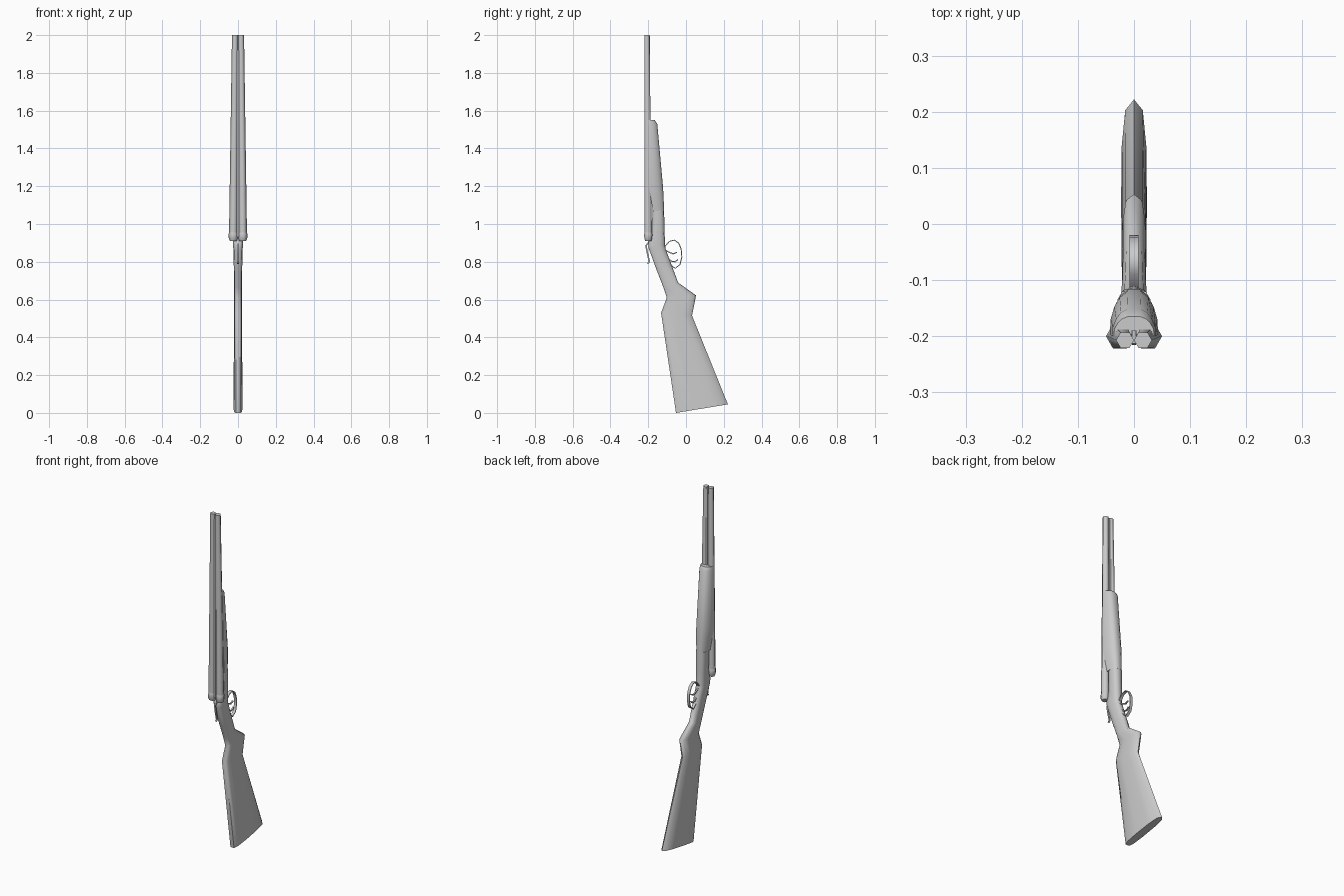
import bpy, bmesh, math
from mathutils import Vector

cube = bpy.data.objects.get("Cube")
if cube:
    bpy.data.objects.remove(cube, do_unlink=True)

grey = bpy.data.materials.new("plain grey")
grey.use_nodes = True
COLOUR = (0.6, 0.6, 0.6, 1)
grey.diffuse_color = COLOUR
grey.node_tree.nodes["Principled BSDF"].inputs["Base Color"].default_value = COLOUR


def loft(name, rings, angle=40):
    """Skin a list of equal-sized closed rings and cap both ends."""
    bm = bmesh.new()
    loops = [[bm.verts.new(p) for p in ring] for ring in rings]
    n = len(loops[0])
    for a, b in zip(loops, loops[1:]):
        for i in range(n):
            j = (i + 1) % n
            bm.faces.new((a[i], a[j], b[j], b[i]))
    bm.faces.new(loops[0])
    bm.faces.new(loops[-1])
    bmesh.ops.recalc_face_normals(bm, faces=bm.faces)
    mesh = bpy.data.meshes.new(name)
    bm.to_mesh(mesh)
    bm.free()
    mesh.materials.append(grey)
    obj = bpy.data.objects.new(name, mesh)
    bpy.context.collection.objects.link(obj)
    bpy.ops.object.select_all(action='DESELECT')
    obj.select_set(True)
    bpy.context.view_layer.objects.active = obj
    bpy.ops.object.shade_smooth_by_angle(angle=math.radians(angle))
    return obj


def section(front, back, half_width, profile):
    """Mirrored outline running from a front point to a back point (y, z)."""
    f, b = Vector((0, *front)), Vector((0, *back))
    right = [f.lerp(b, t) + Vector((w * half_width, 0, 0)) for t, w in profile]
    left = [Vector((-p.x, p.y, p.z)) for p in reversed(right) if p.x > 1e-5]
    return right + left


def hexagon(x, y, z, r):
    return [(x + r * math.cos(k * math.pi / 3), y + r * math.sin(k * math.pi / 3), z)
            for k in range(6)]


def ribbon(name, path, half_x, thick):
    """Flat strip following a path in the y-z plane."""
    pts = [Vector(p) for p in path]
    rings = []
    for i, p in enumerate(pts):
        d = (pts[min(i + 1, len(pts) - 1)] - pts[max(i - 1, 0)]).normalized()
        n = Vector((-d.y, d.x)) * thick / 2
        a, b = p + n, p - n
        rings.append([(-half_x, *a), (half_x, *a), (half_x, *b), (-half_x, *b)])
    return loft(name, rings, 50)


# Barrels with rounded breech ends, one per side
for side, s in (("left", 1), ("right", -1)):
    loft(side + "_barrel", [hexagon(s * 0.016, -0.207, 2.0, 0.016),
                            hexagon(s * 0.025, -0.2, 0.95, 0.0225)], 65)
    loft(side + "_breech", [hexagon(s * 0.025, -0.2, z, r) for z, r in
                            ((0.955, 0.0225), (0.945, 0.025), (0.925, 0.024), (0.91, 0.018))], 65)

# Rib joining the barrels
loft("barrel_rib", [[(-w, -0.213, z), (w, -0.213, z), (w, -0.19, z), (-w, -0.19, z)]
                    for z, w in ((1.995, 0.004), (0.93, 0.006))])

# Fore-end wrapped around the back of the barrels
FORE = ((0, 1), (0.35, 0.97), (0.65, 0.82), (0.88, 0.6), (1, 0.3))
loft("fore_end", [section((f, z), (b, z), w, FORE) for z, f, b, w in (
    (1.55, -0.2, -0.165, 0.036), (1.53, -0.2, -0.152, 0.039),
    (1.2, -0.196, -0.122, 0.043), (1.15, -0.188, -0.119, 0.04),
    (1.07, -0.176, -0.116, 0.033))], 45)

# Receiver and wrist
BODY = ((0, 0.5), (0.08, 0.85), (0.35, 1), (0.7, 0.95), (0.93, 0.68), (1, 0))
WRIST = ((-0.155, 0.755), (-0.075, 0.78), 0.022)
loft("receiver", [section(f, b, w, BODY) for f, b, w in (
    ((-0.178, 1.072), (-0.116, 1.072), 0.031),
    ((-0.18, 0.955), (-0.113, 0.95), 0.028),
    ((-0.2, 0.9), (-0.111, 0.885), 0.026),
    ((-0.198, 0.872), (-0.108, 0.868), 0.025), WRIST)], 60)

# Stock with pistol grip and flared butt
loft("stock", [section(f, b, w, BODY) for f, b, w in (
    WRIST,
    ((-0.12, 0.665), (-0.042, 0.69), 0.021),
    ((-0.102, 0.61), (0.053, 0.622), 0.021),
    ((-0.132, 0.53), (0.032, 0.515), 0.022),
    ((-0.053, 0.0), (0.222, 0.045), 0.023))], 60)

# Trigger guard, two triggers and the opening lever
ribbon("trigger_guard", [(-0.112, 0.88), (-0.088, 0.908), (-0.062, 0.915), (-0.04, 0.9),
                         (-0.026, 0.87), (-0.022, 0.825), (-0.032, 0.785),
                         (-0.058, 0.765), (-0.082, 0.785)], 0.008, 0.005)
ribbon("front_trigger", [(-0.115, 0.865), (-0.088, 0.85), (-0.068, 0.842), (-0.048, 0.85)],
       0.004, 0.006)
ribbon("rear_trigger", [(-0.1, 0.82), (-0.078, 0.803), (-0.058, 0.8), (-0.042, 0.812)],
       0.004, 0.006)
ribbon("opening_lever", [(-0.192, 0.91), (-0.212, 0.885), (-0.204, 0.845),
                         (-0.194, 0.8), (-0.203, 0.79)], 0.004, 0.008)
